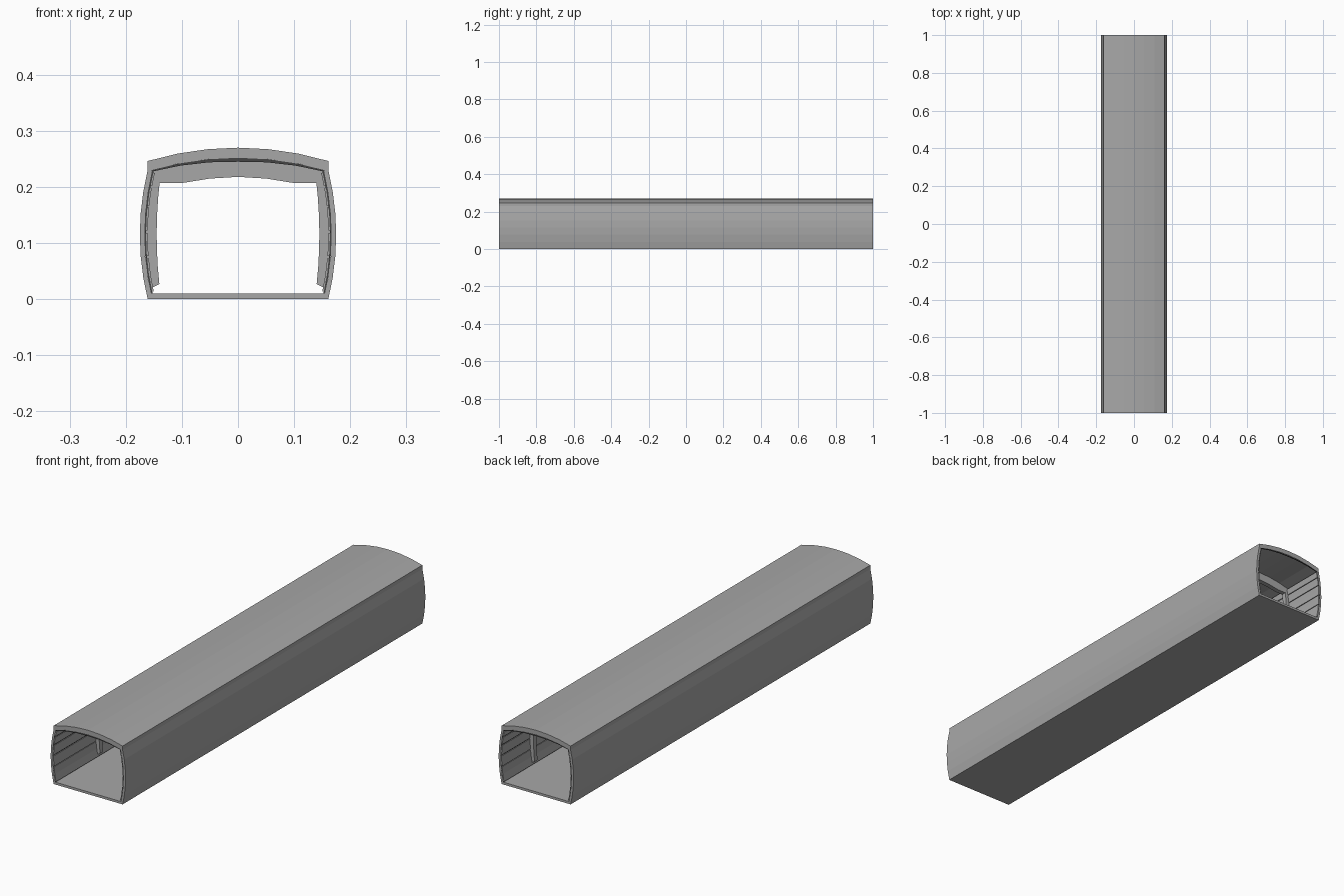
import bpy
import bmesh

if "Cube" in bpy.data.objects:
    bpy.data.objects.remove(bpy.data.objects["Cube"], do_unlink=True)


def material(name, value):
    m = bpy.data.materials.new(name)
    m.use_nodes = True
    colour = (value, value, value, 1)
    m.diffuse_color = colour
    m.node_tree.nodes["Principled BSDF"].inputs["Base Color"].default_value = colour
    return m


grey = material("panel grey", 0.39)
dark = material("dark lining", 0.06)


def band(name, outer, inner, y0, y1, mat):
    """Solid strip between two matching (x, z) lines, extruded along y."""
    bm = bmesh.new()
    rows = [[bm.verts.new((x, y, z)) for x, z in line]
            for line, y in ((outer, y0), (inner, y0), (inner, y1), (outer, y1))]
    for a, b in zip(rows, rows[1:] + rows[:1]):
        for i in range(len(outer) - 1):
            bm.faces.new((a[i], a[i + 1], b[i + 1], b[i]))
    for i in (0, -1):
        bm.faces.new([r[i] for r in rows])
    bmesh.ops.recalc_face_normals(bm, faces=bm.faces)
    mesh = bpy.data.meshes.new(name)
    bm.to_mesh(mesh)
    bm.free()
    mesh.materials.append(mat)
    ob = bpy.data.objects.new(name, mesh)
    bpy.context.collection.objects.link(ob)


def steps(a, b, n):
    return [a + (b - a) * i / n for i in range(n + 1)]


def wall_line(side, inset, z0, z1, n=6):
    return [(side * (0.175 - inset - 0.014 * ((z - 0.115) / 0.115) ** 2), z)
            for z in steps(z0, z1, n)]


def roof_line(drop, half, n=6):
    return [(x, 0.27 - drop - 0.024 * (x / 0.162) ** 2) for x in steps(-half, half, n)]


# Shell: floor, arched roof and bowed walls
floor_half = 0.161
band("floor", [(-floor_half, 0), (floor_half, 0)],
     [(-floor_half, 0.01), (floor_half, 0.01)], -1, 1, grey)
band("roof", roof_line(0, 0.161), roof_line(0.018, 0.161), -1, 1, grey)

# Thin dark seals under the roof at both open ends, thickest in the middle
seal_top = roof_line(0.018, 0.154)
seal_bottom = [(x, z - 0.007 + 0.004 * abs(x) / 0.154) for x, z in seal_top]
for y0, label in ((-1, "front"), (0.996, "back")):
    band(label + "_roof_seal", seal_top, seal_bottom, y0, y0 + 0.004, dark)

panel_breaks = (0.012, 0.075, 0.12, 0.165, 0.2, 0.227)
for side, label in ((1, "left"), (-1, "right")):
    band(label + "_wall", wall_line(side, 0, 0, 0.23),
         wall_line(side, 0.008, 0, 0.23), -1, 1, grey)
    band(label + "_wall_lining", wall_line(side, 0.008, 0.01, 0.228),
         wall_line(side, 0.011, 0.01, 0.228), -1, 1, dark)
    # Inner panels separated by narrow grooves
    for i, (low, high) in enumerate(zip(panel_breaks, panel_breaks[1:])):
        band(f"{label}_inner_panel_{i + 1}",
             wall_line(side, 0.0105, low + 0.002, high - 0.002, 2),
             wall_line(side, 0.014, low + 0.002, high - 0.002, 2), -1, 1, grey)

# Ribs: posts against the walls and a beam under the roof
beam_bottom = [(-0.152, 0.207), (-0.14, 0.207), (-0.1, 0.207), (-0.05, 0.215), (0, 0.218),
               (0.05, 0.215), (0.1, 0.207), (0.14, 0.207), (0.152, 0.207)]
beam_top = [(x, 0.253 - 0.024 * (x / 0.162) ** 2) for x, z in beam_bottom]
for i, y in enumerate(steps(-0.71, 0.8, 4)):
    y0, y1 = y - 0.01, y + 0.01
    band(f"rib_beam_{i + 1}", beam_top, beam_bottom, y0, y1, grey)
    for side, label in ((1, "left"), (-1, "right")):
        inner = [(side * (0.145 - 0.005 * ((z - 0.115) / 0.09) ** 2), z)
                 for z in steps(0.027, 0.21, 6)]
        band(f"{label}_rib_post_{i + 1}", wall_line(side, 0.0095, 0.019, 0.21),
             inner, y0, y1, grey)
